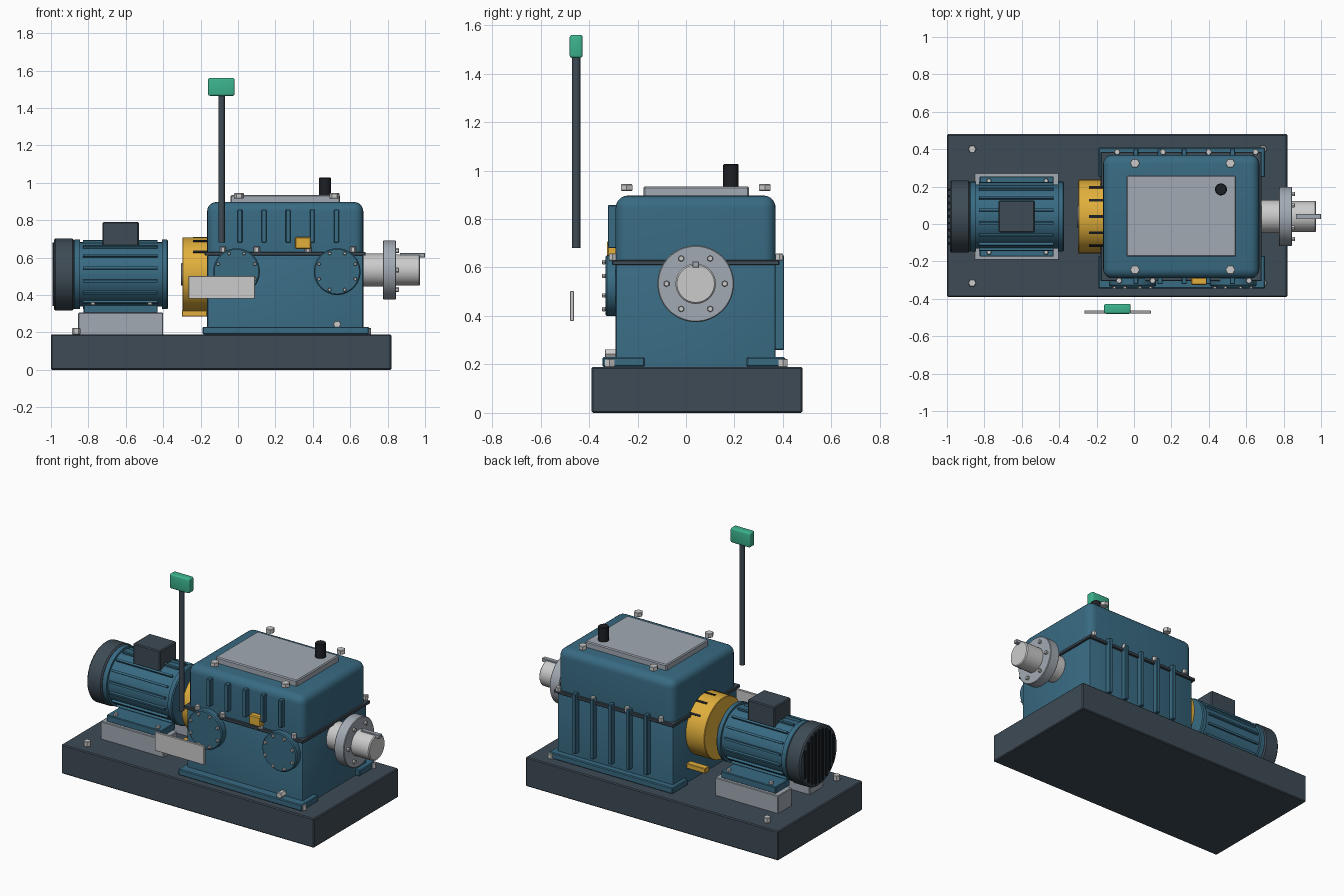
import bpy, bmesh
from math import sin, cos, pi, radians
from mathutils import Matrix, Vector

if "Cube" in bpy.data.objects:
    bpy.data.objects.remove(bpy.data.objects["Cube"])


def material(name, rgb):
    m = bpy.data.materials.new(name)
    m.diffuse_color = (*rgb, 1)
    m.use_nodes = True
    m.node_tree.nodes["Principled BSDF"].inputs["Base Color"].default_value = m.diffuse_color
    return m


BLUE = material("blue_paint", (0.04, 0.145, 0.225))
DARK = material("dark_paint", (0.048, 0.07, 0.09))
STEEL = material("steel", (0.36, 0.40, 0.45))
BOLT = material("bright_steel", (0.55, 0.56, 0.58))
YELLOW = material("yellow_paint", (0.76, 0.43, 0.045))
GREEN = material("green_grip", (0.045, 0.45, 0.27))
BLACK = material("black_plastic", (0.012, 0.014, 0.018))
PALE = material("pale_plate", (0.6, 0.61, 0.59))


def finish(bm, name, mat):
    bmesh.ops.recalc_face_normals(bm, faces=bm.faces)
    me = bpy.data.meshes.new(name)
    bm.to_mesh(me)
    bm.free()
    me.materials.append(mat)
    for p in me.polygons:
        p.use_smooth = True
    me.set_sharp_from_angle(angle=radians(32))
    ob = bpy.data.objects.new(name, me)
    bpy.context.collection.objects.link(ob)
    return ob


def box(name, x, y, z, mat, bevel=0.004, seg=1, keep_bottom=False):
    """Box from (min, max) ranges, with bevelled edges."""
    bm = bmesh.new()
    mid = [(a + b) / 2 for a, b in (x, y, z)]
    size = [b - a for a, b in (x, y, z)]
    bmesh.ops.create_cube(bm, size=1, matrix=Matrix.Translation(mid) @ Matrix.Diagonal((*size, 1)))
    if bevel:
        edges = [e for e in bm.edges
                 if not (keep_bottom and all(v.co.z < mid[2] for v in e.verts))]
        bmesh.ops.bevel(bm, geom=edges, offset=bevel, segments=seg, profile=0.5, affect='EDGES')
    return finish(bm, name, mat)


def lathe(name, axis, origin, profile, mat, n=48):
    """Revolve (distance along axis, radius) points around the axis."""
    bm = bmesh.new()
    rot = Vector((0, 0, 1)).rotation_difference(Vector(axis)).to_matrix()
    rings = []
    for d, r in profile:
        rings.append([bm.verts.new(Vector(origin) + rot @ Vector(
            (r * cos(2 * pi * i / n), r * sin(2 * pi * i / n), d))) for i in range(n)])
    for a, b in zip(rings, rings[1:]):
        for i in range(n):
            bm.faces.new((a[i], a[(i + 1) % n], b[(i + 1) % n], b[i]))
    bm.faces.new(rings[0])
    bm.faces.new(rings[-1])
    return finish(bm, name, mat)


def rod(name, axis, origin, length, r, mat, n=48, c=0.004):
    return lathe(name, axis, origin, [(0, r - c), (c, r), (length - c, r), (length, r - c)], mat, n)


def bolt(name, axis, origin, r=0.02, h=0.028, n=6):
    return rod(name, axis, origin, h, r, BOLT, n, 0.003)


def radial_bars(name, x, yz, angles, r0, r1, width, mat):
    """Bars lying along x, arranged around an axis (0 degrees is up)."""
    bm = bmesh.new()
    for a in angles:
        m = (Matrix.Translation(((x[0] + x[1]) / 2, *yz)) @ Matrix.Rotation(radians(a), 4, 'X')
             @ Matrix.Translation((0, 0, (r0 + r1) / 2))
             @ Matrix.Diagonal((x[1] - x[0], width, r1 - r0, 1)))
        bmesh.ops.create_cube(bm, size=1, matrix=m)
    return finish(bm, name, mat)


X, Y, Z, FRONT = (1, 0, 0), (0, 1, 0), (0, 0, 1), (0, -1, 0)
CY = 0.04   # centre line of the machine

# base and anchor bolts
box("base_plinth", (-1, 0.82), (-0.39, 0.48), (0, 0.19), DARK, 0.006)
for x in (-0.865, 0.69):
    for y in (-0.315, 0.40):
        bolt("anchor_bolt", Z, (x, y, 0.188), 0.022, 0.035)

# gearbox housing
box("housing_lower", (-0.165, 0.67), (-0.29, 0.37), (0.19, 0.62), BLUE, 0.012, 2, True)
box("housing_upper", (-0.165, 0.67), (-0.29, 0.37), (0.62, 0.897), BLUE, 0.05, 5, True)
box("split_flange", (-0.178, 0.683), (-0.305, 0.385), (0.61, 0.63), DARK, 0.003)
for y in ((-0.345, -0.17), (0.25, 0.41)):
    box("housing_foot", (-0.19, 0.70), y, (0.19, 0.23), BLUE, 0.005)
for x in (-0.08, 0.10, 0.375, 0.615):
    bolt("flange_bolt", Z, (x, -0.303, 0.628), 0.017, 0.03)
for x in (-0.09, 0.155, 0.40, 0.65):
    bolt("flange_bolt", Z, (x, 0.385, 0.628), 0.017, 0.03)
for i in range(5):
    x = 0.01 + 0.129 * i
    box("front_rib", (x - 0.013, x + 0.013), (-0.322, -0.28), (0.68, 0.857), BLUE, 0.003)
    box("back_rib", (x - 0.013, x + 0.013), (0.36, 0.405), (0.26, 0.65), BLUE, 0.003)

# top cover with breather
box("inspection_cover", (-0.04, 0.545), (-0.175, 0.26), (0.89, 0.935), STEEL, 0.006)
for x in (0.005, 0.515):
    for y in (CY - 0.285, CY + 0.285):
        bolt("cover_bolt", Z, (x, y, 0.916), 0.027, 0.028)
rod("breather", Z, (0.465, 0.185, 0.93), 0.097, 0.032, BLACK, 32)

# front bearing caps with bolt circles
for x in (-0.008, 0.53):
    rod("bearing_cap", FRONT, (x, -0.285, 0.525), 0.048, 0.125, BLUE, 48, 0.006)
    for i in range(8):
        a = 2 * pi * (i + 0.5) / 8
        bolt("cap_bolt", FRONT, (x + 0.105 * cos(a), -0.331, 0.525 + 0.105 * sin(a)), 0.01, 0.016)
box("oil_gauge", (0.305, 0.39), (-0.326, -0.285), (0.645, 0.71), YELLOW, 0.006)
bolt("drain_plug", FRONT, (0.53, -0.285, 0.243), 0.022, 0.05)

# output shaft, flange and key
SZ = 0.533
lathe("output_shaft", X, (0, CY, SZ),
      [(0.66, 0.088), (0.78, 0.088), (0.78, 0.083), (0.968, 0.083), (0.974, 0.077)], BOLT)
rod("output_flange", X, (0.775, CY, SZ), 0.07, 0.158, STEEL, 64)
for i in range(6):
    a = pi * i / 3
    bolt("output_bolt", X, (0.843, CY + 0.12 * cos(a), SZ + 0.12 * sin(a)), 0.013, 0.018)
box("shaft_key", (0.865, 1.0), (CY - 0.014, CY + 0.014), (0.60, 0.624), STEEL, 0.002)

# coupling guard between motor and gearbox
MZ = 0.51
rod("coupling_guard", X, (-0.298, CY, MZ), 0.14, 0.197, YELLOW, 48, 0.003)
radial_bars("guard_slots", (-0.24, -0.163), (CY, MZ), (-52, -26, 0, 26, 52), 0.18, 0.2, 0.014, BLACK)
rod("coupling_hub", X, (-0.306, CY, MZ), 0.1, 0.06, STEEL, 32)
for s in (-1, 1):
    y = CY + 0.17 * s
    box("guard_foot", (-0.30, -0.165), (y - 0.022, y + 0.022), (0.285, 0.318), YELLOW, 0.003)

# motor
lathe("motor_body", X, (0, CY, MZ),
      [(-0.885, 0.17), (-0.875, 0.186), (-0.845, 0.186), (-0.845, 0.172),
       (-0.405, 0.172), (-0.405, 0.186), (-0.38, 0.186), (-0.374, 0.18)], BLUE, 64)
radial_bars("motor_fins", (-0.83, -0.43), (CY, MZ), [22.5 * (i + 0.5) for i in range(16)],
            0.16, 0.186, 0.013, BLUE)
rod("fan_cover", X, (-0.985, CY, MZ), 0.107, 0.192, DARK, 64, 0.008)
for i in range(-4, 5):
    h = (0.17 ** 2 - (0.036 * i) ** 2) ** 0.5
    y = CY + 0.036 * i
    box("fan_grille_bar", (-0.992, -0.98), (y - 0.007, y + 0.007), (MZ - h, MZ + h), BLACK, 0)
box("terminal_box", (-0.725, -0.53), (-0.045, 0.125), (0.655, 0.79), DARK, 0.006)

# motor pedestals and feet
for s in (-1, 1):
    outer, inner = CY + s * 0.233, CY + s * 0.09
    box("motor_pedestal", (-0.855, -0.40), sorted((outer, inner)), (0.185, 0.305), STEEL, 0.004)
    box("motor_foot", (-0.825, -0.43), sorted((CY + s * 0.215, CY + s * 0.07)), (0.303, 0.347), BLUE)
    for x in (-0.775, -0.47):
        bolt("foot_bolt", Z, (x, CY + s * 0.19, 0.345), 0.014, 0.018)

# shift lever and plate at the front
rod("lever_rod", Z, (-0.088, -0.453, 0.68), 0.80, 0.0175, DARK, 16, 0.001)
box("lever_grip", (-0.16, -0.018), (-0.48, -0.427), (1.465, 1.56), GREEN, 0.01, 3)
box("shift_plate", (-0.265, 0.09), (-0.479, -0.463), (0.38, 0.502), PALE, 0.002)
